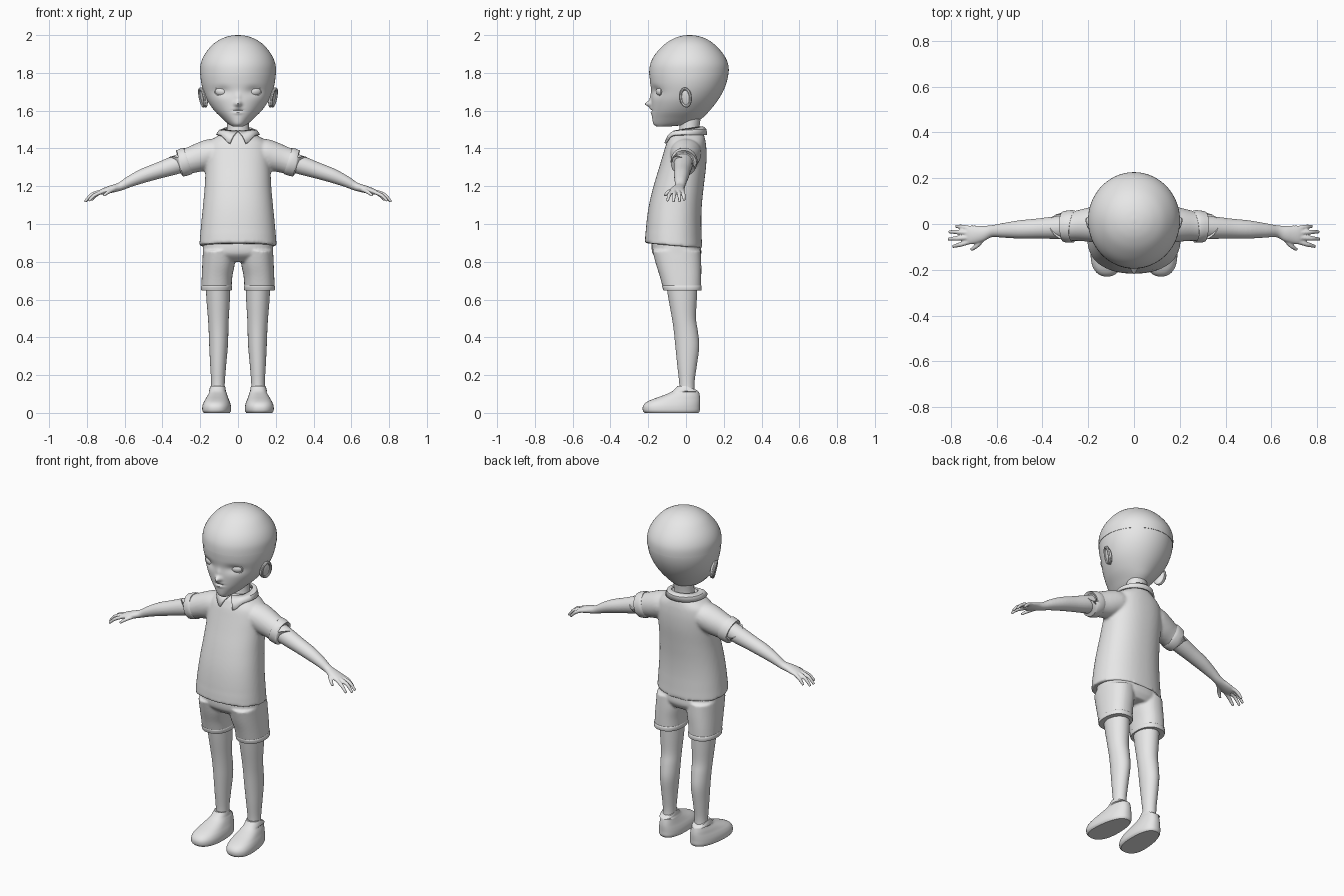
import bpy, bmesh, math
from mathutils import Vector, Matrix

if "Cube" in bpy.data.objects:
    bpy.data.objects.remove(bpy.data.objects["Cube"])

grey = bpy.data.materials.new("plain_grey")
grey.diffuse_color = (0.8, 0.8, 0.8, 1)
grey.use_nodes = True
grey.node_tree.nodes["Principled BSDF"].inputs["Base Color"].default_value = grey.diffuse_color


def dense(rows, k):
    """Catmull-Rom interpolation of tuples of numbers."""
    out = []
    for i in range(len(rows) - 1):
        p = [rows[max(0, min(len(rows) - 1, i + j))] for j in (-1, 0, 1, 2)]
        for s in range(k):
            t = s / k
            out.append(tuple(0.5 * (2 * b + (c - a) * t + (2 * a - 5 * b + 4 * c - d) * t * t
                                    + (3 * b - a - 3 * c + d) * t ** 3) for a, b, c, d in zip(*p)))
    return out + [tuple(rows[-1])]


def skin(bm, rings):
    """Bridge closed rings of points and cap both ends."""
    vs = [[bm.verts.new(p) for p in r] for r in rings]
    n = len(vs[0])
    for a, b in zip(vs, vs[1:]):
        for i in range(n):
            bm.faces.new((a[i], a[(i + 1) % n], b[(i + 1) % n], b[i]))
    bm.faces.new(vs[0][::-1])
    bm.faces.new(vs[-1])


def stack(bm, rows, n=40, k=4, e=2.0, grow=0.0):
    """Horizontal oval rings: z, centre x, half width, front y, back y."""
    rings = []
    for z, cx, w, f, b in dense(rows, k):
        ring = []
        for i in range(n):
            a = 2 * math.pi * i / n
            c, s = math.cos(a), math.sin(a)
            c, s = [math.copysign(abs(v) ** (2 / e), v) for v in (c, s)]
            ring.append((cx + (w + grow) * c, (f + b) / 2 + ((b - f) / 2 + grow) * s, z))
        rings.append(ring)
    skin(bm, rings)


def tube(bm, rows, n=24, k=4):
    """Oval tube along a path: x, y, z, radius sideways, radius upward."""
    pts, rings = dense(rows, k), []
    for i, p in enumerate(pts):
        t = (Vector(pts[min(i + 1, len(pts) - 1)][:3]) - Vector(pts[max(i - 1, 0)][:3])).normalized()
        s = Vector((0, 1, 0)) - t * t.y
        s.normalize()
        u = t.cross(s)
        rings.append([Vector(p[:3]) + s * p[3] * math.cos(a) + u * p[4] * math.sin(a)
                      for a in (2 * math.pi * j / n for j in range(n))])
    skin(bm, rings)


def ball(bm, loc, scale, rot=Matrix()):
    m = Matrix.Translation(loc) @ rot @ Matrix.Diagonal((*scale, 1))
    bmesh.ops.create_uvsphere(bm, u_segments=32, v_segments=20, radius=1, matrix=m)


def oval_ring(bm, m, ra, rb, r, n=32, k=8):
    """Closed oval rim in the local xz plane."""
    vs = [[bm.verts.new(m @ Vector(((ra + r * math.cos(b)) * math.cos(a), r * math.sin(b),
           (rb + r * math.cos(b)) * math.sin(a)))) for b in (2 * math.pi * j / k for j in range(k))]
          for a in (2 * math.pi * i / n for i in range(n))]
    for i in range(n):
        for j in range(k):
            a, b = vs[i], vs[(i + 1) % n]
            bm.faces.new((a[j], b[j], b[(j + 1) % k], a[(j + 1) % k]))


def finish(bm, name, mirror=False, voxel=0, smooth=0, thick=0):
    bmesh.ops.recalc_face_normals(bm, faces=bm.faces)
    me = bpy.data.meshes.new(name)
    bm.to_mesh(me)
    bm.free()
    ob = bpy.data.objects.new(name, me)
    bpy.context.collection.objects.link(ob)
    me.materials.append(grey)
    bpy.ops.object.select_all(action='DESELECT')
    ob.select_set(True)
    bpy.context.view_layer.objects.active = ob
    bpy.ops.object.shade_smooth_by_angle(angle=math.radians(40))
    if thick:
        so = ob.modifiers.new("thickness", 'SOLIDIFY')
        so.thickness, so.offset = thick, 0
    if mirror:
        ob.modifiers.new("mirror", 'MIRROR').use_clip = False
    if voxel:
        r = ob.modifiers.new("fuse", 'REMESH')
        r.mode, r.voxel_size, r.use_smooth_shade = 'VOXEL', voxel, True
        s = ob.modifiers.new("soften", 'SMOOTH')
        s.factor, s.iterations = 0.5, smooth
    return ob


# head with sculpted sockets, nose and lips
head = [(1.515, 0, .025, -.155, -.10), (1.53, 0, .052, -.172, .03), (1.56, 0, .085, -.179, .085),
        (1.60, 0, .125, -.182, .125), (1.65, 0, .16, -.184, .165), (1.70, 0, .182, -.183, .195),
        (1.75, 0, .195, -.19, .215), (1.80, 0, .199, -.193, .224), (1.85, 0, .195, -.186, .22),
        (1.90, 0, .173, -.16, .195), (1.95, 0, .132, -.113, .15), (1.98, 0, .087, -.067, .105),
        (1.995, 0, .044, -.025, .062), (2.0, 0, .006, .012, .024)]
bm = bmesh.new()
stack(bm, head, n=128, k=8)
bumps = [(0, 1.635, .016, .015, -.034), (0, 1.67, .014, .025, -.008), (.085, 1.703, .04, .024, .012),
         (-.085, 1.703, .04, .024, .012), (0, 1.6, .026, .004, .006), (0, 1.611, .022, .007, -.006),
         (0, 1.588, .022, .008, -.006)]
for v in bm.verts:
    if v.co.y < -.03:
        v.co.y += sum(d * math.exp(-((v.co.x - x) / sx) ** 2 - ((v.co.z - z) / sz) ** 2)
                      for x, z, sx, sz, d in bumps)
finish(bm, "head")

# thin hairline shell over the skull
bm = bmesh.new()
stack(bm, [r for r in dense(head, 5) if r[0] >= 1.789], n=96, k=1, grow=.002)
finish(bm, "scalp")

# eyes with lids
turn = Matrix.Rotation(.35, 4, 'Z')
bm = bmesh.new()
ball(bm, (.088, -.133, 1.702), (.037, .024, .026), turn)
finish(bm, "eye", True)
bm = bmesh.new()
oval_ring(bm, Matrix.Translation((.088, -.145, 1.702)) @ turn, .036, .025, .005)
finish(bm, "eyelid", True)

# ears: shell and rim
tilt = Matrix.Rotation(-.4, 4, 'Z') @ Matrix.Rotation(.2, 4, 'Y')
bm = bmesh.new()
ball(bm, (.18, -.002, 1.668), (.014, .033, .052), tilt)
oval_ring(bm, Matrix.Translation((.19, -.002, 1.67)) @ tilt @ Matrix.Rotation(math.pi / 2, 4, 'Z'),
          .028, .047, .008)
finish(bm, "ear", True)

# neck
bm = bmesh.new()
stack(bm, [(1.44, 0, .07, -.05, .08), (1.5, 0, .058, -.035, .07), (1.6, 0, .06, -.035, .085)])
finish(bm, "neck")

# shirt: body and both sleeves fused
bm = bmesh.new()
stack(bm, [(.885, 0, .205, -.218, .086), (1.0, 0, .195, -.21, .081), (1.1, 0, .185, -.196, .084),
           (1.2, 0, .176, -.172, .094), (1.3, 0, .172, -.142, .106), (1.37, 0, .17, -.121, .109),
           (1.42, 0, .16, -.106, .106), (1.445, 0, .14, -.095, .102), (1.468, 0, .105, -.083, .096),
           (1.49, 0, .07, -.06, .085)], n=64, e=2.25)
for v in bm.verts:  # the hem hangs slightly lower at the back
    if v.co.z < .95:
        v.co.z -= (v.co.y + .065) * .09
for s in (1, -1):
    tube(bm, [(s * x, y, z, a, b) for x, y, z, a, b in (
        (.05, 0, 1.40, .07, .05), (.13, 0, 1.378, .082, .075), (.19, -.003, 1.357, .076, .077),
        (.25, -.008, 1.338, .066, .07), (.3, -.012, 1.322, .063, .067))], n=40)
finish(bm, "shirt", voxel=.008, smooth=6)
bm = bmesh.new()
tube(bm, [(.264, -.01, 1.335, .068, .071), (.27, -.01, 1.333, .071, .074), (.304, -.012, 1.321, .068, .072),
          (.308, -.012, 1.32, .063, .067)], n=40, k=2)
finish(bm, "sleeve_cuff", True)

# collar: folded band ending in a front point
bm = bmesh.new()
cols, N = [], 40
for i in range(N + 1):
    t = i / N
    a, b = t * math.pi, .38 + t * (math.pi - .38)
    top = Vector((.07 * math.sin(a) + .002 * (1 - t), .012 - .075 * math.cos(a), 1.502 - .012 * math.cos(a)))
    low = Vector((.112 * math.sin(b), -.006 - .113 * math.cos(b), 1.472 - .045 * math.exp(-(t / .13) ** 2)))
    mid = (top + low) / 2 + Vector((math.sin(b), -math.cos(b), 1)) * .007
    cols.append([bm.verts.new(p) for p in (top, mid, low)])
for p, q in zip(cols, cols[1:]):
    for j in range(2):
        bm.faces.new((p[j], q[j], q[j + 1], p[j + 1]))
finish(bm, "collar", True, thick=.01)

# arm, palm and fingers fused
bm = bmesh.new()
tube(bm, [(.24, -.01, 1.345, .05, .052), (.33, -.015, 1.313, .05, .05), (.42, -.02, 1.283, .044, .043),
          (.5, -.024, 1.256, .04, .038), (.57, -.028, 1.226, .032, .03), (.625, -.032, 1.198, .026, .022),
          (.67, -.043, 1.185, .036, .02), (.715, -.048, 1.172, .041, .016), (.735, -.05, 1.165, .036, .011)])
fingers = [((.72, -.018, 1.17), (.75, -.013, 1.155), (.778, -.01, 1.125)),
           ((.725, -.038, 1.173), (.772, -.035, 1.155), (.808, -.034, 1.117)),
           ((.725, -.059, 1.173), (.775, -.063, 1.155), (.811, -.066, 1.117)),
           ((.72, -.078, 1.17), (.76, -.09, 1.152), (.792, -.098, 1.122)),
           ((.655, -.06, 1.183), (.685, -.093, 1.17), (.712, -.113, 1.15))]
for a, b, c in fingers:
    tube(bm, [(*a, .0105, .0105), (*b, .0105, .01), (*c, .007, .007)], n=12)
finish(bm, "arm", True, voxel=.004, smooth=4)

# shorts: hips and both legs fused
bm = bmesh.new()
stack(bm, [(.80, 0, .13, -.13, .06), (.835, 0, .18, -.172, .08), (.87, 0, .186, -.182, .08),
           (.93, 0, .18, -.18, .075)], n=56, e=2.3)
for s in (1, -1):
    stack(bm, [(.652, s * .114, .08, -.12, .08), (.72, s * .111, .081, -.138, .081),
               (.79, s * .103, .086, -.16, .081), (.86, s * .1, .086, -.178, .078)], e=2.3)
finish(bm, "shorts", voxel=.007, smooth=4)
bm = bmesh.new()
stack(bm, [(.648, .114, .08, -.12, .081), (.655, .114, .082, -.122, .083), (.67, .1135, .082, -.126, .083),
           (.675, .113, .079, -.124, .08)], e=2.3, k=2)
finish(bm, "shorts_hem", True)

# legs
bm = bmesh.new()
stack(bm, [(.10, .107, .036, -.035, .047), (.16, .106, .036, -.036, .045), (.25, .105, .042, -.046, .057),
           (.35, .103, .049, -.056, .07), (.43, .103, .052, -.064, .063), (.5, .104, .055, -.074, .053),
           (.6, .105, .062, -.092, .057), (.7, .106, .066, -.108, .062)])
finish(bm, "leg", True)

# shoes: toe wider than heel, turned slightly outward
bm = bmesh.new()
stack(bm, [(0, .11, .066, -.218, .066), (.012, .11, .073, -.228, .073), (.035, .11, .073, -.228, .074),
           (.055, .11, .068, -.212, .075), (.072, .11, .061, -.178, .075), (.09, .11, .054, -.128, .073),
           (.11, .109, .046, -.08, .069), (.13, .108, .042, -.056, .064), (.142, .107, .039, -.046, .056)],
      n=48, e=2.4)
for v in bm.verts:
    if v.co.z < .11:
        out = max(-1, min(1, (-v.co.y - .06) / .13))
        v.co.x = .11 + (v.co.x - .11) * (1 + .1 * out) + .008 * out
    else:  # the opening is higher in front
        v.co.z -= max(0, v.co.y) * .35 * (v.co.z - .11) / .03
finish(bm, "shoe", True)
